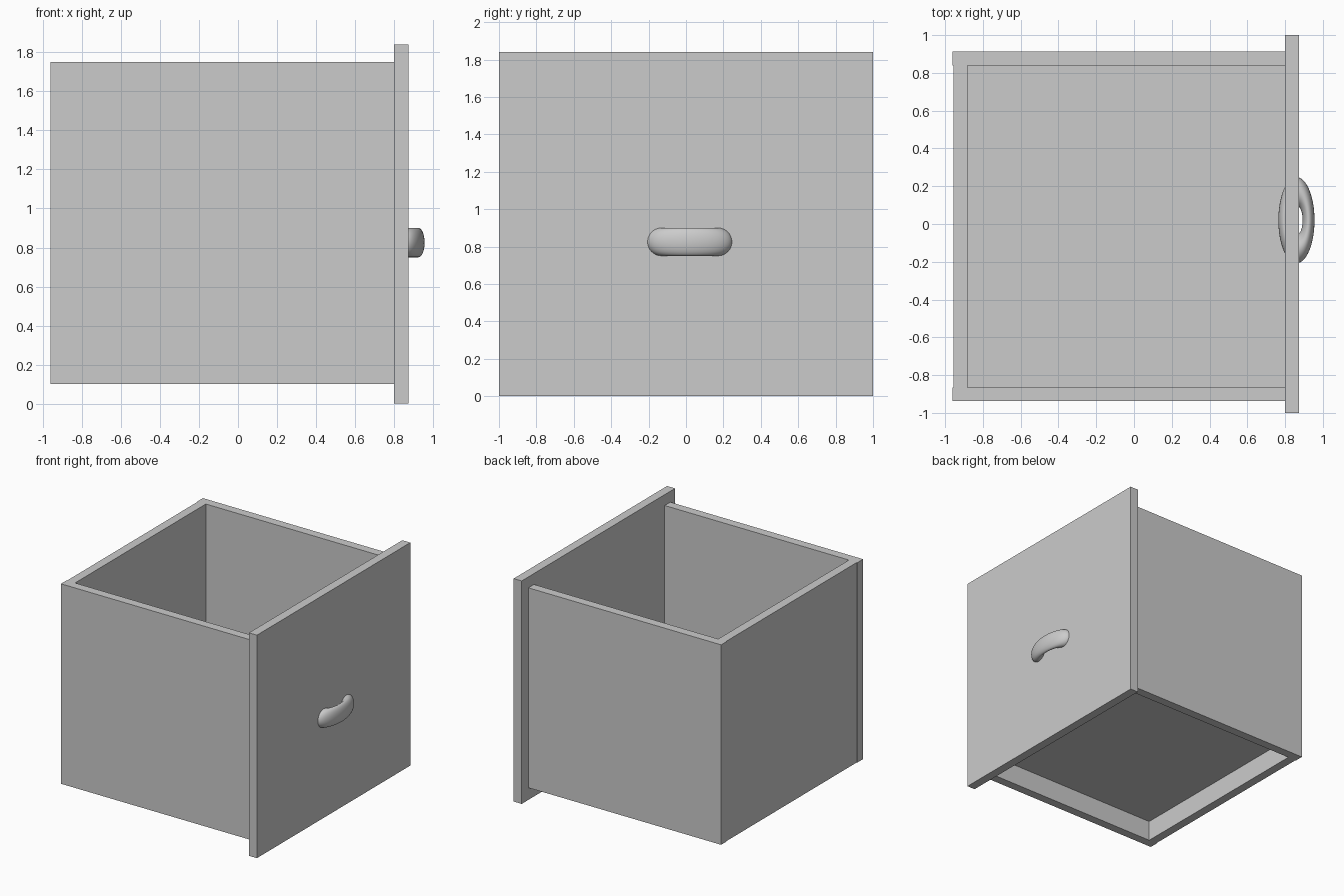
import bpy

cube = bpy.data.objects.get("Cube")
if cube:
    bpy.data.objects.remove(cube, do_unlink=True)

# One plain grey for the whole drawer
grey = bpy.data.materials.new("plain_grey")
grey.use_nodes = True
colour = (0.6, 0.6, 0.6, 1)
grey.diffuse_color = colour
grey.node_tree.nodes["Principled BSDF"].inputs["Base Color"].default_value = colour


def board(name, x, y, z):
    """Box spanning the given (low, high) ranges."""
    spans = (x, y, z)
    bpy.ops.mesh.primitive_cube_add(size=1, location=[(a + b) / 2 for a, b in spans])
    ob = bpy.context.object
    ob.name = name
    ob.scale = [b - a for a, b in spans]
    bpy.ops.object.transform_apply(location=False, rotation=False, scale=True)
    ob.data.materials.append(grey)


BACK, FRONT = -0.96, 0.80
HEIGHT = (0.10, 1.75)
INNER = (-0.865, 0.84)
THICK = 0.073

# Front panel, overhanging the box all round
board("front_panel", (FRONT, FRONT + THICK), (-1, 1), (0, 1.84))

# Side walls, back wall set in slightly, and raised floor
board("right_side", (BACK, FRONT), (INNER[0] - THICK, INNER[0]), HEIGHT)
board("left_side", (BACK, FRONT), (INNER[1], INNER[1] + THICK), HEIGHT)
board("back_wall", (BACK + 0.005, -0.882), INNER, HEIGHT)
board("floor_panel", (-0.882, FRONT), INNER, (0.27, 0.27 + THICK))

# Ring handle, flattened front to back and passing through the panel
bpy.ops.mesh.primitive_torus_add(major_segments=64, minor_segments=32,
                                 major_radius=0.153, minor_radius=0.075,
                                 location=(0.86, 0.02, 0.825))
handle = bpy.context.object
handle.name = "handle"
handle.scale.x = 0.42
bpy.ops.object.transform_apply(location=False, rotation=False, scale=True)
handle.data.materials.append(grey)
bpy.ops.object.shade_smooth_by_angle()
